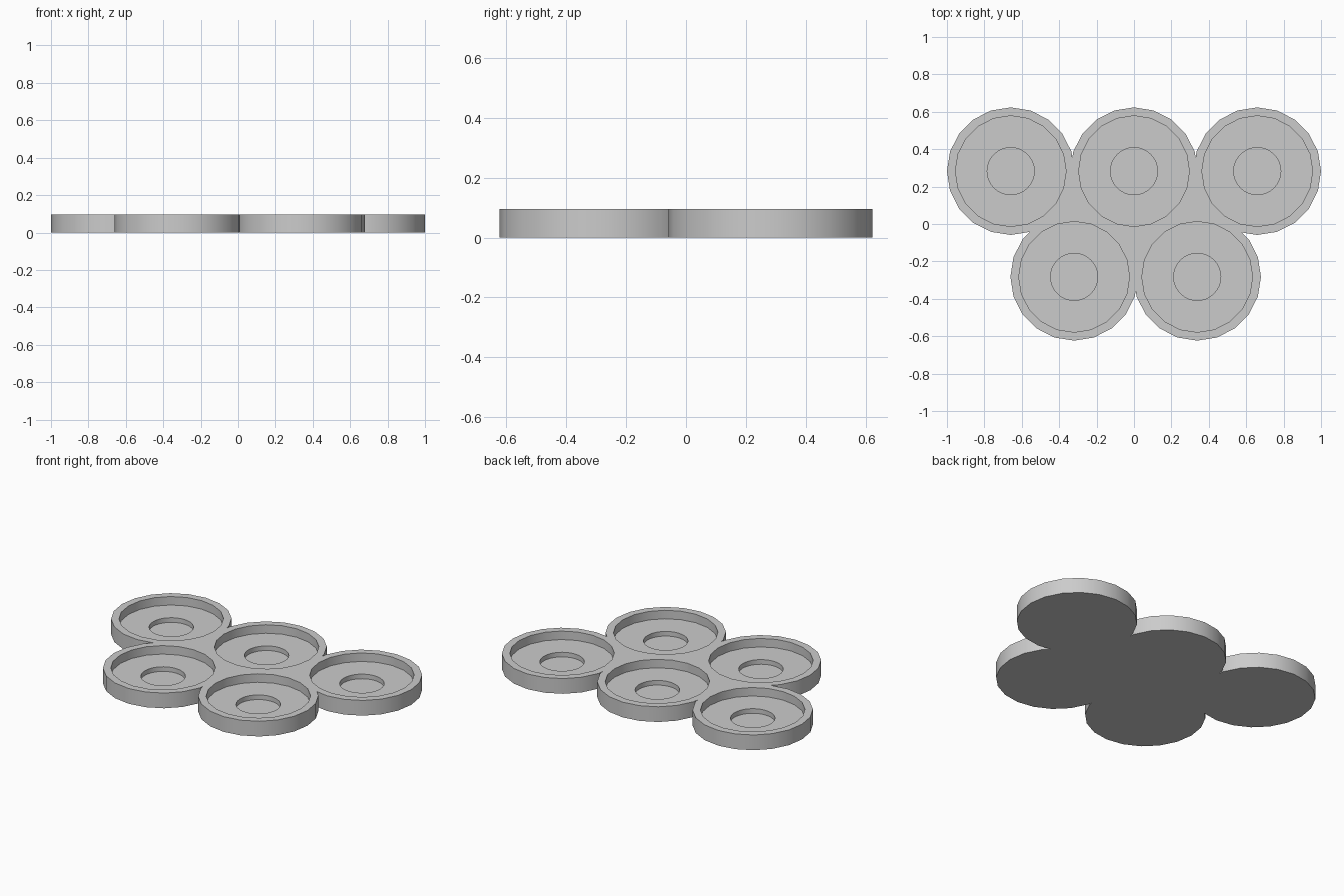
import bpy
import bmesh
import math
from mathutils import Matrix

cube = bpy.data.objects.get("Cube")
if cube:
    bpy.data.objects.remove(cube, do_unlink=True)

HEIGHT = 0.095
OUTER_R, POCKET_R, HOLE_R = 0.341, 0.296, 0.126
POCKET_FLOOR, HOLE_FLOOR = 0.042, 0.013
BACK_Y, FRONT_Y = 0.2825, -0.2825
CENTRES = [(-0.659, BACK_Y), (0, BACK_Y), (0.659, BACK_Y),
           (-0.32, FRONT_Y), (0.338, FRONT_Y)]

grey = bpy.data.materials.new("plain grey")
grey.use_nodes = True
colour = (0.6, 0.6, 0.6, 1)
grey.diffuse_color = colour
grey.node_tree.nodes["Principled BSDF"].inputs["Base Color"].default_value = colour


def add_prism(name, outline, z0, z1):
    """Upright prism over a counter-clockwise outline."""
    bm = bmesh.new()
    base = bm.faces.new([bm.verts.new((x, y, z0)) for x, y in outline])
    top = bmesh.ops.extrude_face_region(bm, geom=[base])["geom"]
    bmesh.ops.translate(bm, vec=(0, 0, z1 - z0),
                        verts=[g for g in top if isinstance(g, bmesh.types.BMVert)])
    bmesh.ops.recalc_face_normals(bm, faces=bm.faces)
    mesh = bpy.data.meshes.new(name)
    bm.to_mesh(mesh)
    bm.free()
    mesh.materials.append(grey)
    obj = bpy.data.objects.new(name, mesh)
    bpy.context.collection.objects.link(obj)
    return obj


def circle(centre, radius, sides):
    return [(centre[0] + radius * math.cos(math.tau * i / sides),
             centre[1] + radius * math.sin(math.tau * i / sides)) for i in range(sides)]


def combine(target, tool, operation):
    """Apply a boolean and remove its tool."""
    mod = target.modifiers.new("cut", "BOOLEAN")
    mod.operation, mod.solver, mod.object = operation, "EXACT", tool
    bpy.context.view_layer.objects.active = target
    bpy.ops.object.modifier_apply(modifier=mod.name)
    bpy.data.objects.remove(tool, do_unlink=True)


# Solid web that fills the gaps between the cups
web = [CENTRES[i] for i in (0, 3, 4, 2)]
tray = add_prism("cup_tray", web, 0, HEIGHT)

# Five fused round cups
for c in CENTRES:
    combine(tray, add_prism("cup", circle(c, OUTER_R, 20), 0, HEIGHT), "UNION")

# Wide pocket and small centre hole in each cup
for c in CENTRES:
    combine(tray, add_prism("pocket_cutter", circle(c, POCKET_R, 20), POCKET_FLOOR, 0.2),
            "DIFFERENCE")
    combine(tray, add_prism("hole_cutter", circle(c, HOLE_R, 32), HOLE_FLOOR, 0.2),
            "DIFFERENCE")

# Smooth round walls with crisp rims
bpy.ops.object.select_all(action="DESELECT")
tray.select_set(True)
bpy.context.view_layer.objects.active = tray
bpy.ops.object.shade_smooth_by_angle(angle=math.radians(30))
